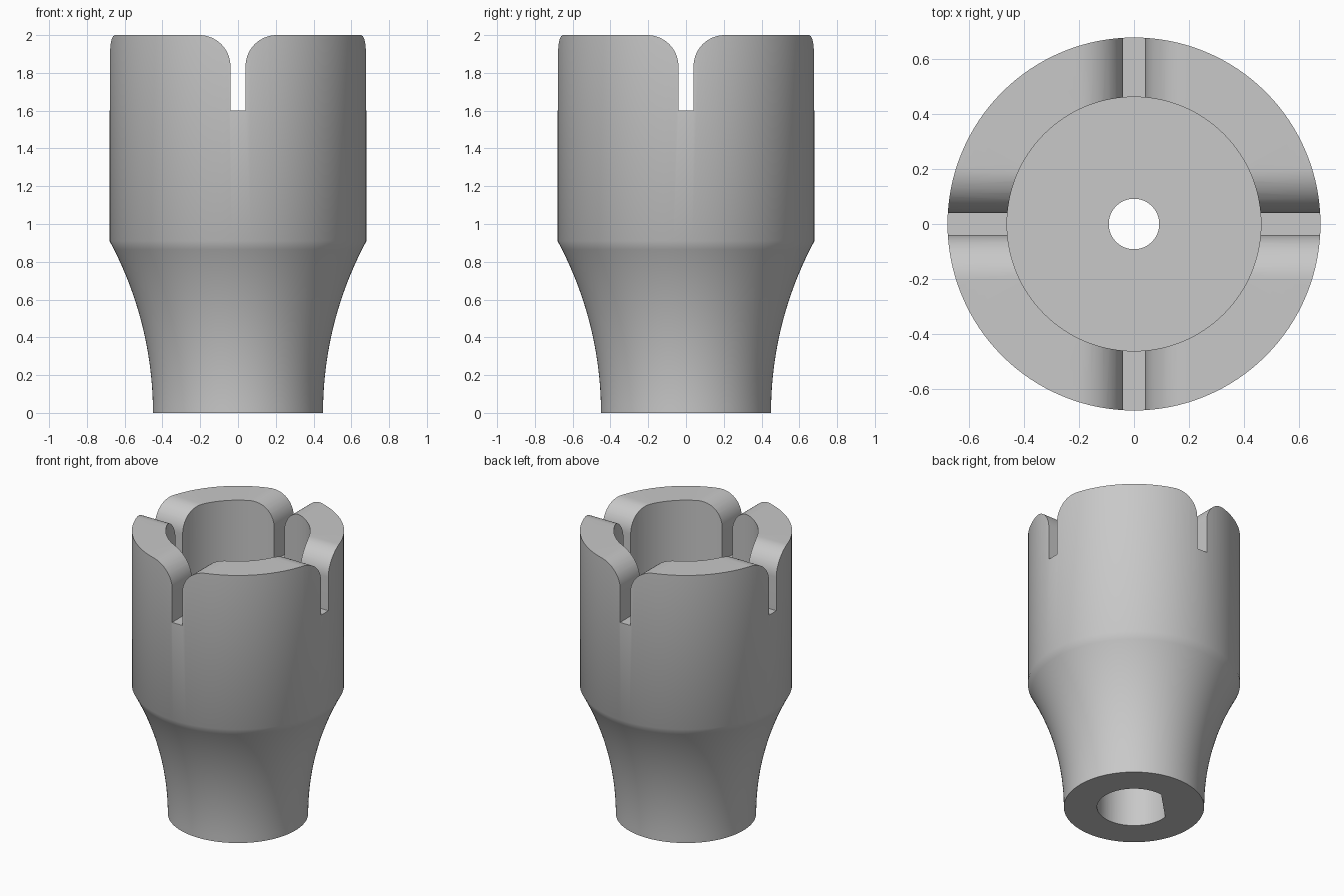
import bpy, bmesh, math
from mathutils import Matrix, Vector

if "Cube" in bpy.data.objects:
    bpy.data.objects.remove(bpy.data.objects["Cube"])

SEGMENTS = 128
BASE_R, BODY_R, CUP_R, BORE_R = 0.45, 0.68, 0.463, 0.092
SHOULDER_Z, TOP_Z, FLOOR_Z = 0.91, 2.0, 0.9

grey = bpy.data.materials.new("light_grey")
grey.use_nodes = True
colour = (0.58, 0.58, 0.58, 1)
grey.diffuse_color = colour
grey.node_tree.nodes["Principled BSDF"].inputs["Base Color"].default_value = colour


def make_object(name, bm):
    bmesh.ops.recalc_face_normals(bm, faces=bm.faces)
    mesh = bpy.data.meshes.new(name)
    bm.to_mesh(mesh)
    bm.free()
    mesh.materials.append(grey)
    obj = bpy.data.objects.new(name, mesh)
    bpy.context.collection.objects.link(obj)
    return obj


def lathe(name, profile):
    """Revolve a closed (radius, height) profile around z."""
    bm = bmesh.new()
    rings = []
    for i in range(SEGMENTS):
        a = math.tau * i / SEGMENTS
        rings.append([bm.verts.new((r * math.cos(a), r * math.sin(a), z)) for r, z in profile])
    n = len(profile)
    for i in range(SEGMENTS):
        a, b = rings[i], rings[(i + 1) % SEGMENTS]
        for j in range(n):
            k = (j + 1) % n
            bm.faces.new((a[j], b[j], b[k], a[k]))
    return make_object(name, bm)


def prism(name, points, sweep, matrix=Matrix()):
    """Extrude a polygon along a vector."""
    bm = bmesh.new()
    face = bm.faces.new([bm.verts.new(p) for p in points])
    out = bmesh.ops.extrude_face_region(bm, geom=[face])
    bmesh.ops.translate(bm, vec=sweep, verts=[v for v in out["geom"] if isinstance(v, bmesh.types.BMVert)])
    bm.transform(matrix)
    return make_object(name, bm)


# Body: flared stem, straight cup wall, cup floor and central bore
flare = (SHOULDER_Z ** 2 + (BODY_R - BASE_R) ** 2) / (2 * (BODY_R - BASE_R))
profile = []
for i in range(21):
    z = SHOULDER_Z * i / 20
    profile.append((BASE_R + flare - math.sqrt(flare ** 2 - z ** 2), z))
profile += [(BODY_R, TOP_Z), (CUP_R, TOP_Z), (CUP_R, FLOOR_Z), (BORE_R, FLOOR_Z), (BORE_R, 0)]
body = lathe("slotted_cup", profile)

# Slot cutters: narrow slit with rounded lips at the top
HALF, LIP, SLOT_Z = 0.04, 0.165, 1.6
right_side = [(HALF, SLOT_Z)]
for i in range(17):
    a = math.pi / 2 * i / 16
    right_side.append((HALF + LIP * (1 - math.cos(a)), TOP_Z - LIP * (1 - math.sin(a))))
right_side.append((HALF + LIP, TOP_Z + 0.1))
outline = right_side + [(-x, z) for x, z in reversed(right_side)]
slot_points = [(x, -1, z) for x, z in outline]
cutters = [prism("slot_cutter", slot_points, Vector((0, 2, 0)), Matrix.Rotation(a, 4, "Z"))
           for a in (0, math.pi / 2)]

# Shaft socket cutter: round hole with one flat side
SOCKET_R, FLAT, SOCKET_TOP = 0.237, 0.188, 0.6
half_angle = math.acos(FLAT / SOCKET_R)
turn = math.radians(135)
socket = []
for i in range(65):
    a = turn + half_angle + (math.tau - 2 * half_angle) * i / 64
    socket.append((SOCKET_R * math.cos(a), SOCKET_R * math.sin(a), -0.1))
cutters.append(prism("socket_cutter", socket, Vector((0, 0, SOCKET_TOP + 0.1))))

for cutter in cutters:
    cutter.hide_render = True
    mod = body.modifiers.new(cutter.name, "BOOLEAN")
    mod.operation = "DIFFERENCE"
    mod.solver = "EXACT"
    mod.object = cutter

# Apply the cuts, drop the cutters, and shade
bpy.ops.object.select_all(action="DESELECT")
body.select_set(True)
bpy.context.view_layer.objects.active = body
for mod in list(body.modifiers):
    bpy.ops.object.modifier_apply(modifier=mod.name)
for cutter in cutters:
    bpy.data.objects.remove(cutter)
bpy.ops.object.shade_smooth_by_angle(angle=math.radians(32))
